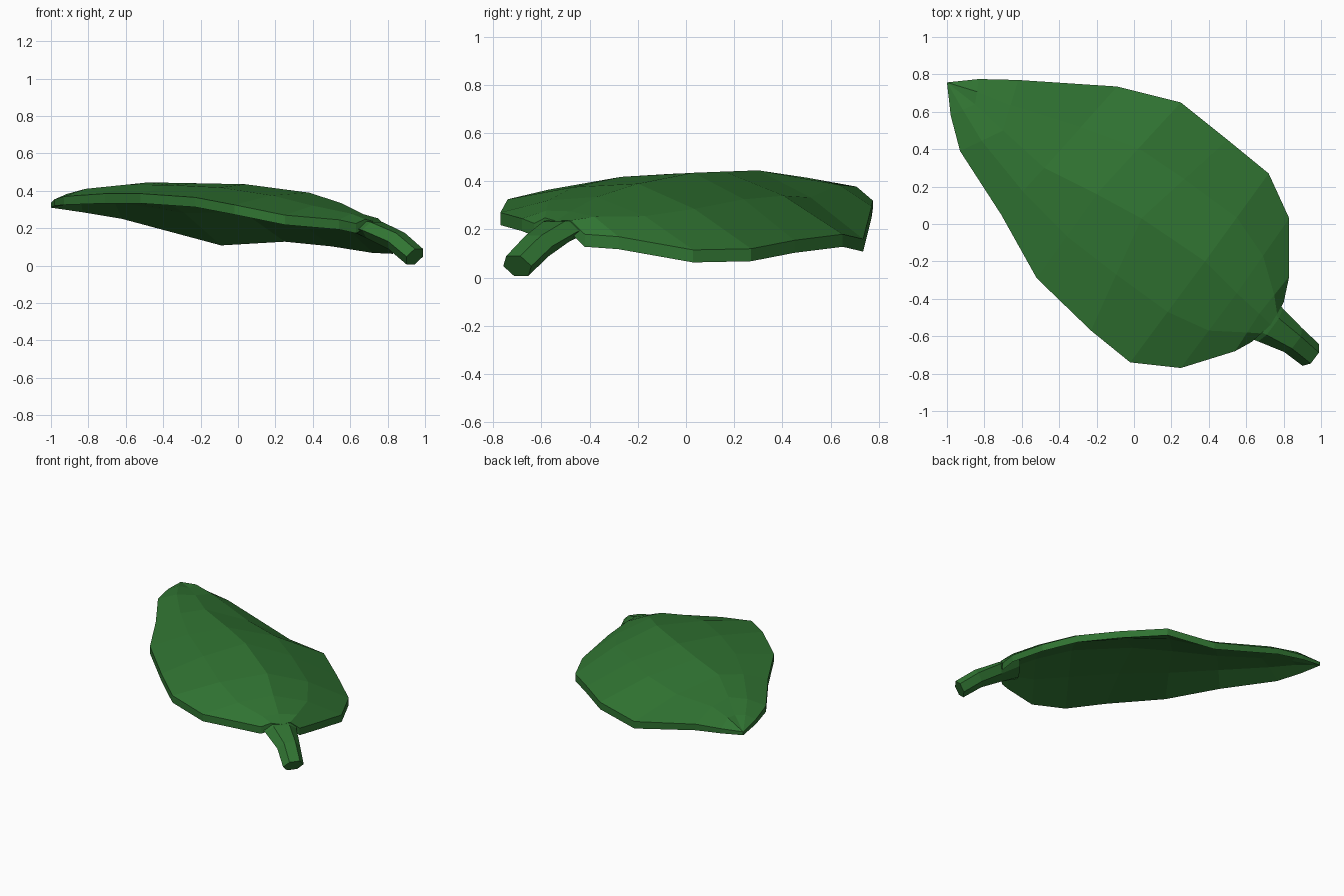
import bpy, bmesh
from mathutils import Vector

cube = bpy.data.objects.get("Cube")
if cube:
    bpy.data.objects.remove(cube, do_unlink=True)

# Single leaf colour
LEAF_GREEN = (0.03, 0.175, 0.032, 1)
green = bpy.data.materials.new("leaf_green")
green.use_nodes = True
green.diffuse_color = LEAF_GREEN
green.node_tree.nodes["Principled BSDF"].inputs["Base Color"].default_value = LEAF_GREEN


def finish(name, mesh_builder):
    """Clean up a bmesh and turn it into a flat shaded object."""
    bmesh.ops.remove_doubles(mesh_builder, verts=mesh_builder.verts, dist=0.0005)
    bmesh.ops.recalc_face_normals(mesh_builder, faces=mesh_builder.faces)
    mesh = bpy.data.meshes.new(name)
    mesh_builder.to_mesh(mesh)
    mesh_builder.free()
    mesh.materials.append(green)
    leaf_object = bpy.data.objects.new(name, mesh)
    bpy.context.collection.objects.link(leaf_object)
    return leaf_object


def bridge(mesh_builder, first, second, closed=False):
    """Join two equally long rows of vertices with quads."""
    count = len(first)
    for i in range(count if closed else count - 1):
        j = (i + 1) % count
        mesh_builder.faces.new((first[i], first[j], second[j], second[i]))


# Leaf ribs from tip to base: back edge, midrib, front edge
ribs = [
    ((-.83, .775, .32), (-.85, .64, .375), (-.98, .58, .355)),
    ((-.62, .77, .295), (-.70, .50, .415), (-.93, .39, .37)),
    ((-.09, .735, .16), (-.48, .30, .445), (-.71, .05, .385)),
    ((.25, .65, .18), (-.20, .16, .44), (-.52, -.29, .385)),
    ((.50, .45, .155), (.04, .03, .435), (-.23, -.57, .365)),
    ((.72, .27, .12), (.38, -.20, .39), (-.02, -.74, .325)),
    ((.83, .03, .115), (.55, -.37, .335), (.25, -.77, .27)),
    ((.83, -.28, .17), (.67, -.48, .275), (.54, -.68, .245)),
    ((.80, -.42, .18), (.73, -.54, .235), (.63, -.63, .225)),
]
tip = Vector((-1, .757, .335))


def rib_points(rib, bulge):
    """Add a raised point halfway between the midrib and either edge."""
    back, middle, front = map(Vector, rib)
    up = Vector((0, 0, bulge))
    return [back, (back + middle) / 2 + up, middle,
            (middle + front) / 2 + up * 0.6, front]


# Blade: each rib is a closed loop with a top row and a parallel underside row
blade = bmesh.new()
loops = []
for index, points in enumerate([[tip] * 5] + [rib_points(r, 0.03) for r in ribs]):
    thickness = min(0.052, 0.025 + index * 0.01)
    under = [p - Vector((0, 0, thickness)) for p in reversed(points)]
    loops.append([blade.verts.new(p) for p in points + under])
for first, second in zip(loops, loops[1:]):
    bridge(blade, first, second, closed=True)
# Close the stalk end of the blade
end = loops[-1]
for i in range(4):
    blade.faces.new((end[i], end[i + 1], end[8 - i], end[9 - i]))
bmesh.ops.dissolve_degenerate(blade, dist=0.0005, edges=blade.edges)
finish("leaf_blade", blade)

# Stalk: six sided tube flaring into the blade (centre, half width, half height)
stations = [
    ((.63, -.46, .225), .15, .03),
    ((.73, -.54, .19), .11, .045),
    ((.85, -.62, .13), .08, .05),
    ((.945, -.70, .048), .073, .05),
]
stalk = bmesh.new()
across = Vector((.6, .8, 0))
hexagon = [(1, 0), (.5, 1), (-.5, 1), (-1, 0), (-.5, -1), (.5, -1)]
rings = []
for i, (centre, width, height) in enumerate(stations):
    before = Vector(stations[max(i - 1, 0)][0])
    after = Vector(stations[min(i + 1, len(stations) - 1)][0])
    up = across.cross((after - before).normalized()) * -1
    rings.append([stalk.verts.new(Vector(centre) + across * width * a + up * height * b)
                  for a, b in hexagon])
for first, second in zip(rings, rings[1:]):
    bridge(stalk, first, second, closed=True)
stalk.faces.new(rings[0])
stalk.faces.new(rings[-1])
finish("leaf_stalk", stalk)
